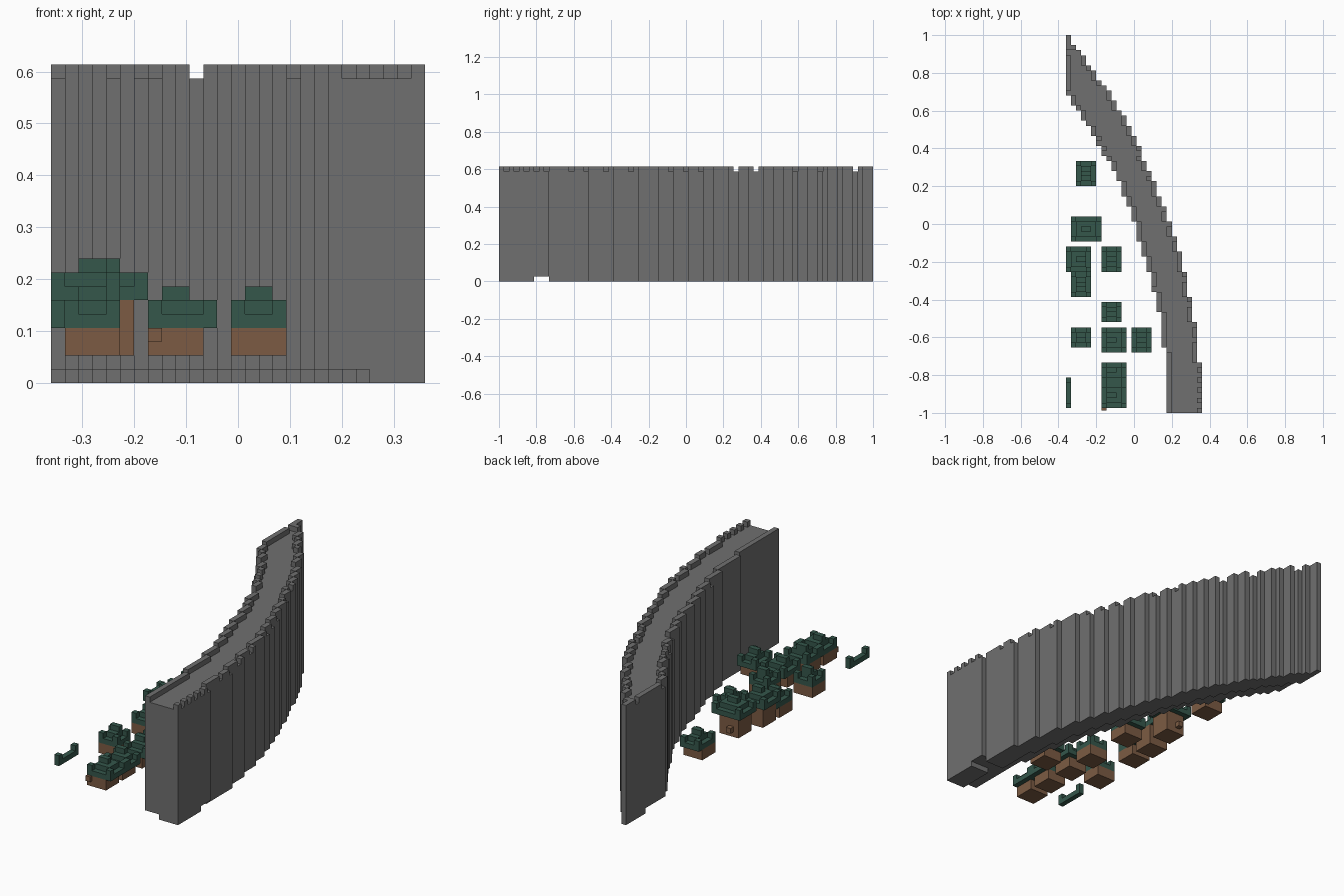
import bpy, bmesh

cube = bpy.data.objects.get("Cube")
if cube:
    bpy.data.objects.remove(cube, do_unlink=True)

V = 2 / 75            # size of one block
ROWS = 75


def pos(x, y, z):
    return ((x - 13.5) * V, (y - 37.5) * V, z * V)


def material(name, rgb):
    m = bpy.data.materials.new(name)
    m.use_nodes = True
    col = (*rgb, 1)
    m.diffuse_color = col
    bsdf = m.node_tree.nodes["Principled BSDF"]
    bsdf.inputs["Base Color"].default_value = col
    bsdf.inputs["Roughness"].default_value = 0.9
    return m


STONE = material("stone grey", (0.16, 0.16, 0.16))
LEAF = material("dark leaf green", (0.035, 0.095, 0.071))
BARK = material("bark brown", (0.2, 0.105, 0.056))


def add_object(name, bm, mat):
    bmesh.ops.recalc_face_normals(bm, faces=bm.faces)
    mesh = bpy.data.meshes.new(name)
    bm.to_mesh(mesh)
    bm.free()
    mesh.materials.append(mat)
    obj = bpy.data.objects.new(name, mesh)
    bpy.context.collection.objects.link(obj)
    return obj


def box(bm, x0, x1, y0, y1, z0, z1):
    prism(bm, [(x0, y0), (x1, y0), (x1, y1), (x0, y1)], z0, z1)


def prism(bm, outline, z0, z1):
    low = [bm.verts.new(pos(x, y, z0)) for x, y in outline]
    top = [bm.verts.new(pos(x, y, z1)) for x, y in outline]
    bm.faces.new(low[::-1])
    bm.faces.new(top)
    for i in range(len(low)):
        j = (i + 1) % len(low)
        bm.faces.new((low[i], low[j], top[j], top[i]))


def expand(first, ends):
    """Edge column of every row, stepping one block at each listed row."""
    edge, x, start = [], first, 0
    for end in ends:
        edge += [x] * (end - start)
        x, start = x - 1, end
    return edge


def stepped(edge, start):
    """Corner points of a stepped edge from the start row to the back."""
    pts = [(edge[start], start)]
    for y in range(start + 1, ROWS):
        if edge[y] != edge[y - 1]:
            pts += [(edge[y - 1], y), (edge[y], y)]
    return pts + [(edge[-1], ROWS)]


# Curved wall: outer and inner stepped edges
outer = expand(27, [10, 18, 23, 28, 32, 35, 38, 41, 43, 46, 48, 50, 53, 55,
                    57, 59, 60, 62, 64, 65, 66, 68, 69, 71, 72, 73, 75])
inner = expand(20, [13, 20, 24, 28, 31, 34, 38, 41, 43, 46, 48, 50, 51, 53,
                    55, 57, 58, 60, 61, 63, 75])
foot = [max(x - 4, 0) for x in outer]

bm = bmesh.new()
prism(bm, stepped(outer, 0) + stepped(inner, 0)[::-1], 1, 22)
add_object("wall_body", bm, STONE)

# Narrower footing under the outer side, broken near the front
bm = bmesh.new()
prism(bm, stepped(outer, 10) + stepped(foot, 10)[::-1], 0, 1)
box(bm, 23, 27, 0, 7, 0, 1)
add_object("wall_footing", bm, STONE)


# Parapets: one block wide runs with gaps
def parapet(name, column, gaps):
    bm = bmesh.new()
    start = 0
    for y in range(1, ROWS + 1):
        if y == ROWS or column[y] != column[start] or (y in gaps) or (start in gaps):
            if start not in gaps:
                box(bm, column[start], column[start] + 1, start, y, 22, 23)
            start = y
    add_object(name, bm, STONE)


parapet("outer_parapet", [x - 1 for x in outer],
        {1, 3, 5, 7, 9, 14, 17, 21, 26, 34, 37, 40, 47, 51, 59, 64, 71})
parapet("inner_parapet", inner, {12, 24, 46, 47, 51, 53, 57, 63, 71, 73, 74})


# Trees: trunk block, two leaf layers with raised corners, cap
def tree(n, x0, x1, y0, y1, trunk, cap, base=4):
    bm = bmesh.new()
    box(bm, trunk, trunk + 4, y0, min(y0 + 4, y1), 2, base)
    add_object(f"tree_trunk_{n}", bm, BARK)
    bm = bmesh.new()
    box(bm, x0, x1, y0, y1, base, base + 1)
    box(bm, x0 + 1, x1 - 1, y0 + 1, y1 - 1, base + 1, base + 2)
    for x in (x0, x1 - 1):
        for y in (y0, y1 - 1):
            box(bm, x, x + 1, y, y + 1, base + 1, base + 2)
    box(bm, cap, cap + 2, y0 + 2, y1 - 2 + (y1 - y0 < 5), base + 2, base + 3)
    add_object(f"tree_leaves_{n}", bm, LEAF)


trees = [
    (2, 6, 45, 50, 2, 3), (1, 7, 34, 39, 2, 3, 6), (0, 5, 28, 33, 1, 2, 6),
    (1, 5, 23, 28, 1, 2), (7, 11, 28, 33, 7, 8), (7, 11, 18, 22, 7, 8),
    (1, 5, 13, 17, 1, 2), (7, 12, 12, 17, 7, 8), (13, 17, 12, 17, 13, 14),
    (7, 12, 1, 6, 7, 8), (7, 12, 6, 10, 7, 8),
]
for n, spec in enumerate(trees, 1):
    tree(n, *spec)

# Small knots on two trunks
bm = bmesh.new()
box(bm, 3, 4, 38, 39, 3, 4)
box(bm, 7, 8, 0.5, 1, 3, 4)
add_object("trunk_knots", bm, BARK)

# Cut sliver of leaves at the model's right edge
bm = bmesh.new()
box(bm, 0, 1, 1, 7, 4, 5)
for y in (1, 6):
    box(bm, 0, 1, y, y + 1, 5, 6)
add_object("leaf_sliver", bm, LEAF)
